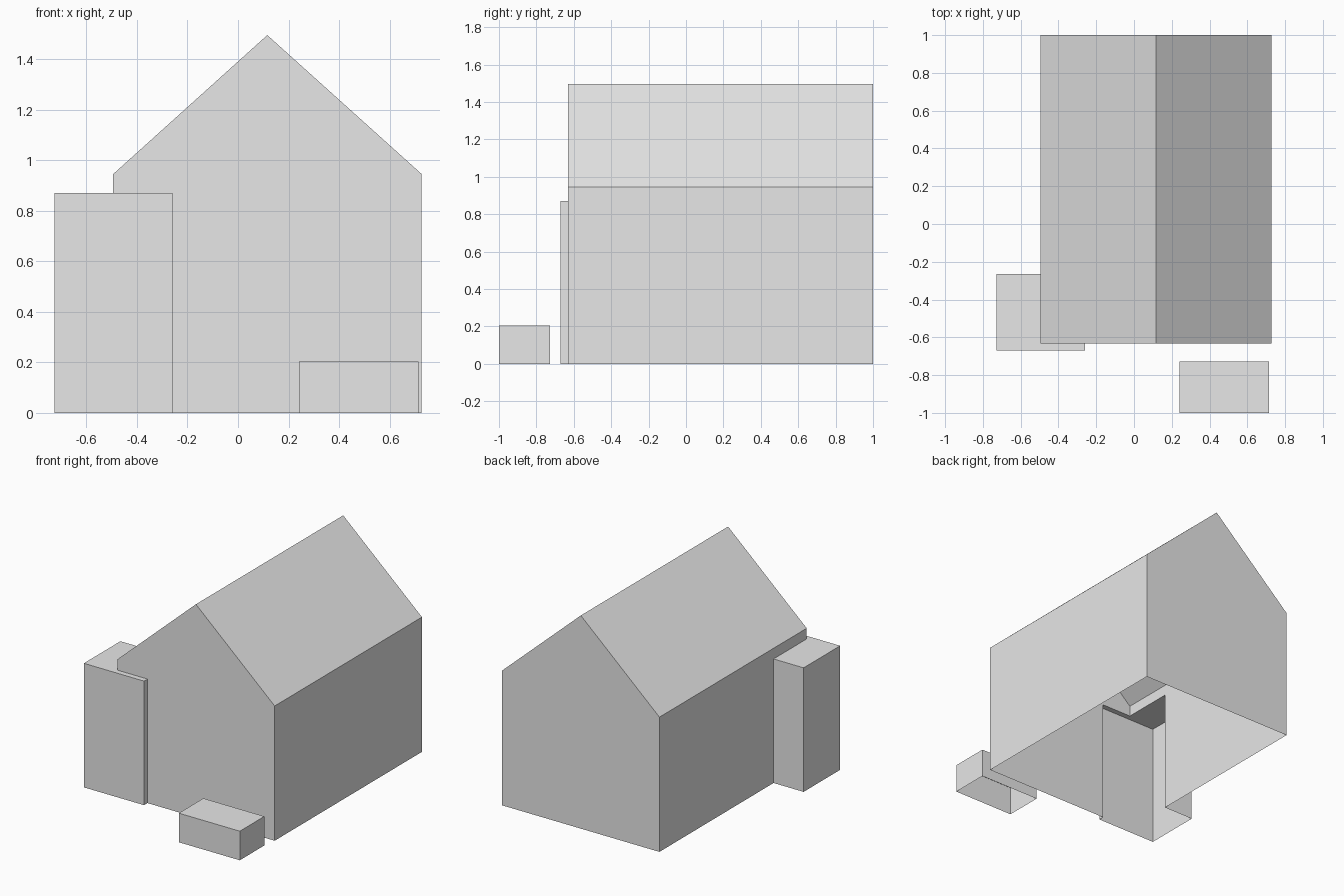
import bpy
import bmesh

default = bpy.data.objects.get("Cube")
if default:
    bpy.data.objects.remove(default, do_unlink=True)

# One plain grey for everything
grey = bpy.data.materials.new("plain grey")
grey.use_nodes = True
grey.diffuse_color = (0.8, 0.8, 0.8, 1)
grey.node_tree.nodes["Principled BSDF"].inputs["Base Color"].default_value = (0.8, 0.8, 0.8, 1)


def prism(name, profile, y_front, y_back):
    """Extrude an (x, z) outline along y into a closed solid."""
    bm = bmesh.new()
    face = bm.faces.new([bm.verts.new((x, y_front, z)) for x, z in profile])
    moved = bmesh.ops.extrude_face_region(bm, geom=[face])["geom"]
    verts = [v for v in moved if isinstance(v, bmesh.types.BMVert)]
    bmesh.ops.translate(bm, verts=verts, vec=(0, y_back - y_front, 0))
    bmesh.ops.recalc_face_normals(bm, faces=bm.faces)
    mesh = bpy.data.meshes.new(name)
    bm.to_mesh(mesh)
    bm.free()
    mesh.materials.append(grey)
    obj = bpy.data.objects.new(name, mesh)
    bpy.context.collection.objects.link(obj)
    return obj


def box(name, x0, x1, y0, y1, z0, z1):
    return prism(name, [(x0, z0), (x1, z0), (x1, z1), (x0, z1)], y0, y1)


def open_bottom(obj):
    """Trim everything below the ground, leaving an open shell."""
    bm = bmesh.new()
    bm.from_mesh(obj.data)
    bmesh.ops.bisect_plane(bm, geom=bm.verts[:] + bm.edges[:] + bm.faces[:],
                           plane_co=(0, 0, 0), plane_no=(0, 0, 1), clear_inner=True)
    bm.to_mesh(obj.data)
    bm.free()


# Gabled house body, started below ground so the base can be trimmed open
left, right, ridge, eave = 0.727, -0.494, 0.116, 0.945
house = prism("house", [(right, -0.2), (left, -0.2), (left, eave),
                        (ridge, 1.495), (right, eave)], -0.632, 1.0)

# Corner annex, merged into the house as one continuous shell
annex = box("corner_annex", -0.727, -0.26, -0.67, -0.265, -0.1, 0.87)
union = house.modifiers.new("join annex", "BOOLEAN")
union.operation = "UNION"
union.solver = "EXACT"
union.object = annex
bpy.context.view_layer.objects.active = house
bpy.ops.object.modifier_apply(modifier=union.name)
bpy.data.objects.remove(annex, do_unlink=True)
open_bottom(house)

# Low block standing in front
block = box("front_block", 0.241, 0.714, -1.0, -0.728, -0.1, 0.204)
open_bottom(block)
